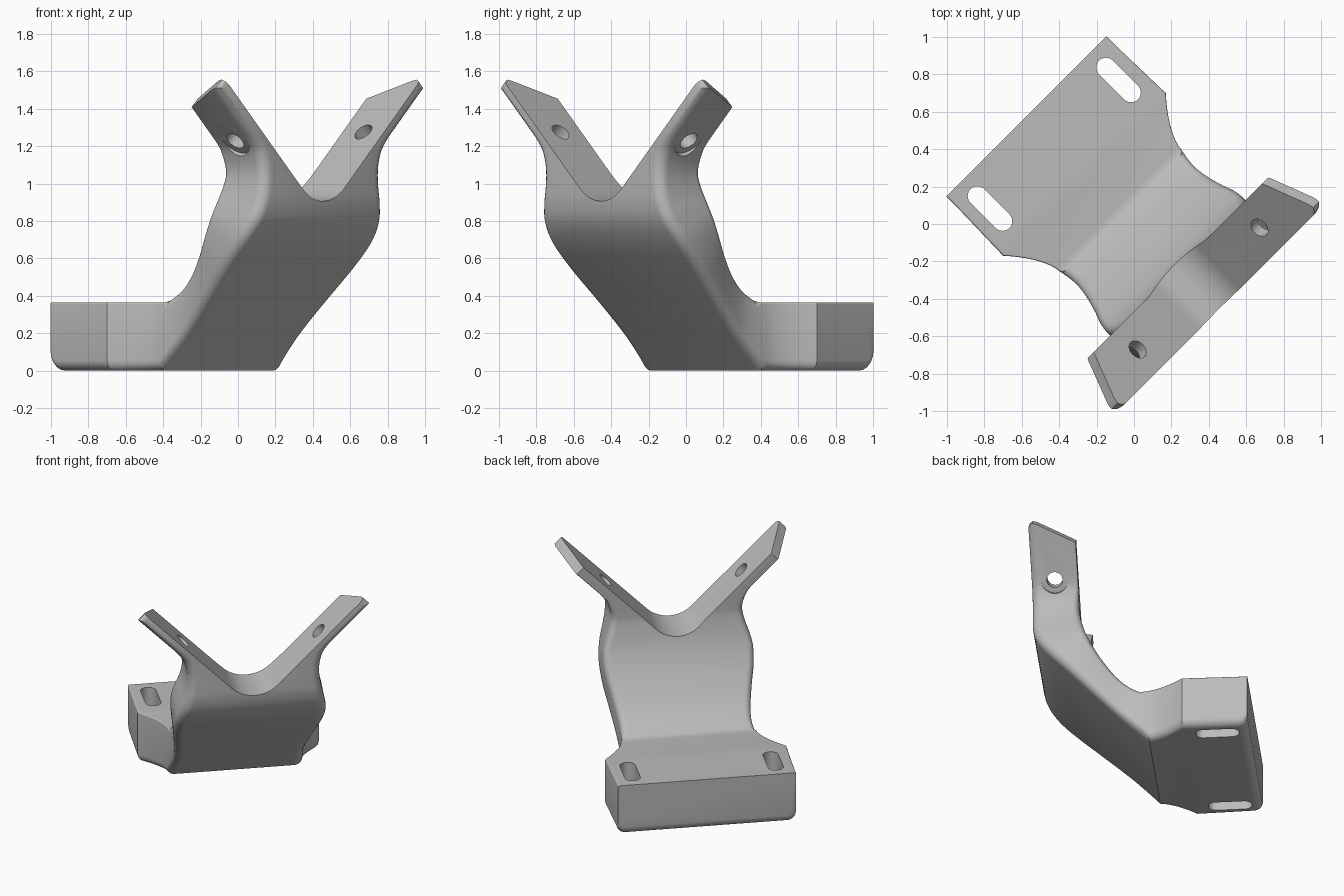
import bpy, bmesh
from math import sin, cos, pi, sqrt
from mathutils import Vector

if "Cube" in bpy.data.objects:
    bpy.data.objects.remove(bpy.data.objects["Cube"])

R2 = sqrt(2)


def place(w, d, z):
    """Width, depth and height of the bracket, turned 45 degrees about z."""
    return ((w + d) / R2, (w - d) / R2, z)


def solid(name, rings):
    """Closed skin over a list of equal rings."""
    bm = bmesh.new()
    rows = [[bm.verts.new(p) for p in ring] for ring in rings]
    n = len(rows[0])
    for a, b in zip(rows, rows[1:]):
        for i in range(n):
            j = (i + 1) % n
            bm.faces.new((a[i], a[j], b[j], b[i]))
    bm.faces.new(rows[0])
    bm.faces.new(rows[-1])
    bmesh.ops.recalc_face_normals(bm, faces=bm.faces)
    mesh = bpy.data.meshes.new(name)
    bm.to_mesh(mesh)
    bm.free()
    obj = bpy.data.objects.new(name, mesh)
    bpy.context.collection.objects.link(obj)
    return obj


def section(od, oz, idp, iz, h, r_out, r_in):
    """Rounded cross-section from an outer point to an inner point."""
    o, i = Vector((od, oz)), Vector((idp, iz))
    t = (i - o).length
    corners = [(h - r_out, r_out, r_out, -90), (h - r_in, t - r_in, r_in, 0),
               (r_in - h, t - r_in, r_in, 90), (r_out - h, r_out, r_out, 180)]
    ring = []
    for cw, cb, r, start in corners:
        for k in range(7):
            a = (start + 15 * k) * pi / 180
            p = o.lerp(i, (cb + r * sin(a)) / t)
            ring.append(place(cw + r * cos(a), p.x, p.y))
    return ring


def catmull(rows, steps):
    """Smooth in-between stations."""
    out = []
    ext = [rows[0]] + rows + [rows[-1]]
    for a, b, c, d in zip(ext, ext[1:], ext[2:], ext[3:]):
        for k in range(steps):
            t = k / steps
            out.append([q + .5 * t * (r - p + t * (2 * p - 5 * q + 4 * r - s + t * (3 * (q - r) + s - p)))
                        for p, q, r, s in zip(a, b, c, d)])
    return out + [list(rows[-1])]


# Base block: rounded lower back edge, straight sides, then concave flanks
back, top, edge = -.813, .365, .055
rings = []
for k in range(6):
    a = k * pi / 10
    d = back + edge * (1 - cos(a))
    rings.append(section(d, edge * (1 - sin(a)), d, top, .605, edge, .01))
for k in range(11):
    t = k / 10
    h = .46 + .155 * (1 - t) ** 1.6
    rings.append(section(-.375 + .235 * t, 0, -.375 + .275 * t, top, h, edge, .01))

# Neck: outer depth/height, inner depth/height, half width
neck = [(-.14, 0, -.1, .365, .46), (0, .14, 0, .43, .445), (.12, .26, .09, .515, .455),
        (.26, .4, .17, .62, .48), (.4, .54, .23, .715, .505), (.53, .675, .28, .82, .51),
        (.61, .79, .305, .9, .49), (.64, .89, .32, .97, .465), (.645, .98, .33, 1.03, .45),
        (.645, 1.06, .332, 1.08, .447), (.645, 1.13, .332, 1.13, .458),
        (.645, 1.19, .332, 1.19, .482), (.645, 1.25, .332, 1.25, .53)]
stations = catmull(neck, 4)[1:]
for n, s in enumerate(stations):
    fade = min(1, max(0, (1.25 - s[3]) / .2))
    rings.append(section(*s, .06, .01 + .035 * fade))
# Arms flare at 45 degrees
rings.append(section(.645, 1.8, .332, 1.8, 1.08, .06, .01))
bracket = solid("bracket_body", rings)


def prism(name, outline, to_space, ends):
    return solid(name, [[to_space(u, v, e) for u, v in outline] for e in ends])


def circle(r, stretch=0):
    """Circle, or a slot when stretched along the first axis."""
    pts = []
    for k in range(34):
        a = pi * (k % 17) / 16 - pi / 2 + (pi if k > 16 else 0)
        pts.append((r * cos(a) + (stretch if k < 17 else -stretch), r * sin(a)))
    return pts if stretch else [p for k, p in enumerate(pts) if k not in (17, 33)]


cutters = []

# V notch with rounded bottom
vr = .217
notch = [(vr * sin(a), .816 + vr * R2 - vr * cos(a)) for a in (pi * k / 32 for k in range(-8, 9))]
notch += [(1.1, 1.916), (-1.1, 1.916)]
cutters.append(prism("notch_cutter", notch, lambda w, z, d: place(w, d, z), (.1, .9)))

tip = [(.1, 1.914), (.585, 2.283), (.615, 2.295), (.635, 2.275), (.645, 2.24),
       (.8, 2.2), (.8, 3), (.1, 3)]
for side in (1, -1):
    # Slanted arm tips
    cutters.append(prism("tip_cutter", tip,
                         lambda d, s, q: place(side * (s + q) / 2, d, (s - q) / 2), (-1.2, -.3)))

    # Arm bolt holes and their spot faces, square to the arm
    def across(u, v, t):
        return place(side * (.46 + (u + t) / R2), .488 + v, 1.276 + (u - t) / R2)
    cutters.append(prism("hole_cutter", circle(.053), across, (-.1, .2)))
    cutters.append(prism("spot_face_cutter", circle(.09), across, (.0695, .3)))

    # Base mounting slots
    cutters.append(prism("slot_cutter", circle(.052, .095),
                         lambda u, v, z: place(side * (.486 + v), -.603 + u, z), (-.2, .6)))

bpy.context.view_layer.objects.active = bracket
bracket.select_set(True)
for cutter in cutters:
    cutter.hide_render = True
    mod = bracket.modifiers.new("cut", "BOOLEAN")
    mod.operation = "DIFFERENCE"
    mod.solver = "EXACT"
    mod.object = cutter
    bpy.ops.object.modifier_apply(modifier=mod.name)
    bpy.data.objects.remove(cutter)

# Plain grey finish
grey = bpy.data.materials.new("plain_grey")
grey.use_nodes = True
colour = (.5, .5, .5, 1)
grey.diffuse_color = colour
grey.node_tree.nodes["Principled BSDF"].inputs["Base Color"].default_value = colour
bracket.data.materials.clear()
bracket.data.materials.append(grey)
for face in bracket.data.polygons:
    face.material_index = 0
bpy.ops.object.shade_smooth_by_angle(angle=pi / 6)
